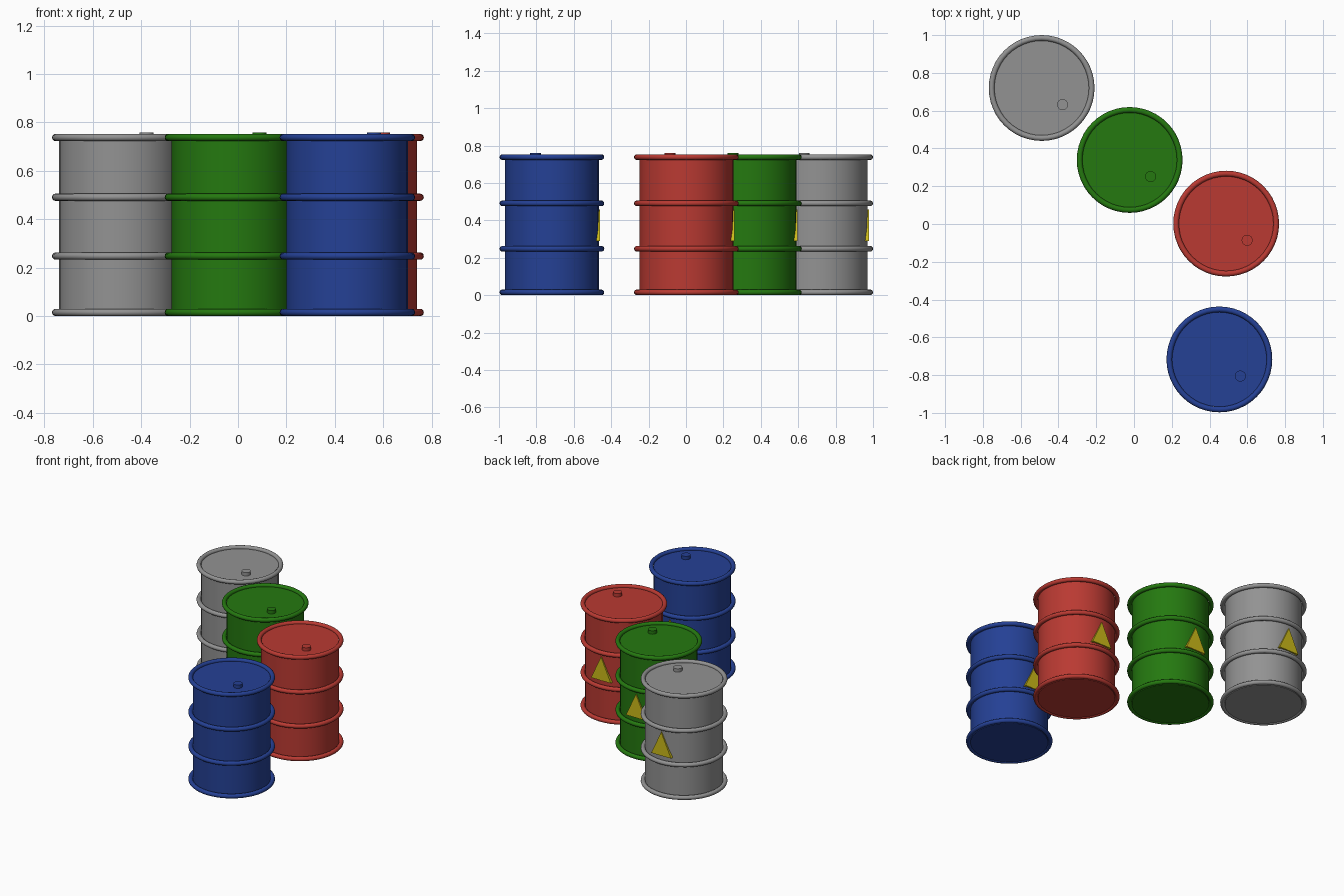
import bpy, bmesh, math

if "Cube" in bpy.data.objects:
    bpy.data.objects.remove(bpy.data.objects["Cube"])


def material(name, rgb):
    m = bpy.data.materials.new(name)
    m.diffuse_color = (*rgb, 1.0)
    m.use_nodes = True
    m.node_tree.nodes["Principled BSDF"].inputs["Base Color"].default_value = m.diffuse_color
    return m


def finish(name, mat):
    ob = bpy.context.object
    ob.name = name
    ob.data.materials.append(mat)
    bpy.ops.object.shade_smooth_by_angle(angle=math.radians(35))
    return ob


def cylinder(name, mat, x, y, z0, z1, r, sides):
    bpy.ops.mesh.primitive_cylinder_add(vertices=sides, radius=r, depth=z1 - z0,
                                        location=(x, y, (z0 + z1) / 2))
    return finish(name, mat)


def warning_plate(name, mat, x, y):
    # upright triangular plate, partly sunk in the barrel's back
    bm = bmesh.new()
    outline = [(-0.078, 0.289), (0.078, 0.289), (0.0, 0.457)]
    face = bm.faces.new([bm.verts.new((px, 0.230, pz)) for px, pz in outline])
    ext = bmesh.ops.extrude_face_region(bm, geom=[face])
    for v in ext["geom"]:
        if isinstance(v, bmesh.types.BMVert):
            v.co.y = 0.258
    bmesh.ops.recalc_face_normals(bm, faces=bm.faces)
    me = bpy.data.meshes.new(name)
    bm.to_mesh(me)
    bm.free()
    me.materials.append(mat)
    ob = bpy.data.objects.new(name, me)
    ob.location = (x, y, 0)
    bpy.context.collection.objects.link(ob)


yellow = material("warning yellow", (0.60, 0.49, 0.01))

barrels = [
    ("grey", (0.29, 0.29, 0.29), -0.489, 0.72),
    ("green", (0.018, 0.19, 0.005), -0.023, 0.339),
    ("red", (0.49, 0.042, 0.032), 0.488, 0.002),
    ("blue", (0.018, 0.052, 0.30), 0.452, -0.717),
]

for colour, rgb, x, y in barrels:
    mat = material(colour + " paint", rgb)
    # drum with flat lid
    cylinder(colour + "_barrel_body", mat, x, y, 0.003, 0.735, 0.251, 32)
    # bottom rim, two hoops, top rim
    for i, z in enumerate((0.015, 0.248, 0.491, 0.738)):
        bpy.ops.mesh.primitive_torus_add(major_radius=0.265, minor_radius=0.015,
                                         major_segments=48, minor_segments=12,
                                         location=(x, y, z))
        finish(f"{colour}_barrel_hoop_{i}", mat)
    # filler cap on the lid
    cylinder(colour + "_filler_cap", mat, x + 0.111, y - 0.088, 0.725, 0.759, 0.029, 24)
    warning_plate(colour + "_warning_plate", yellow, x, y)
